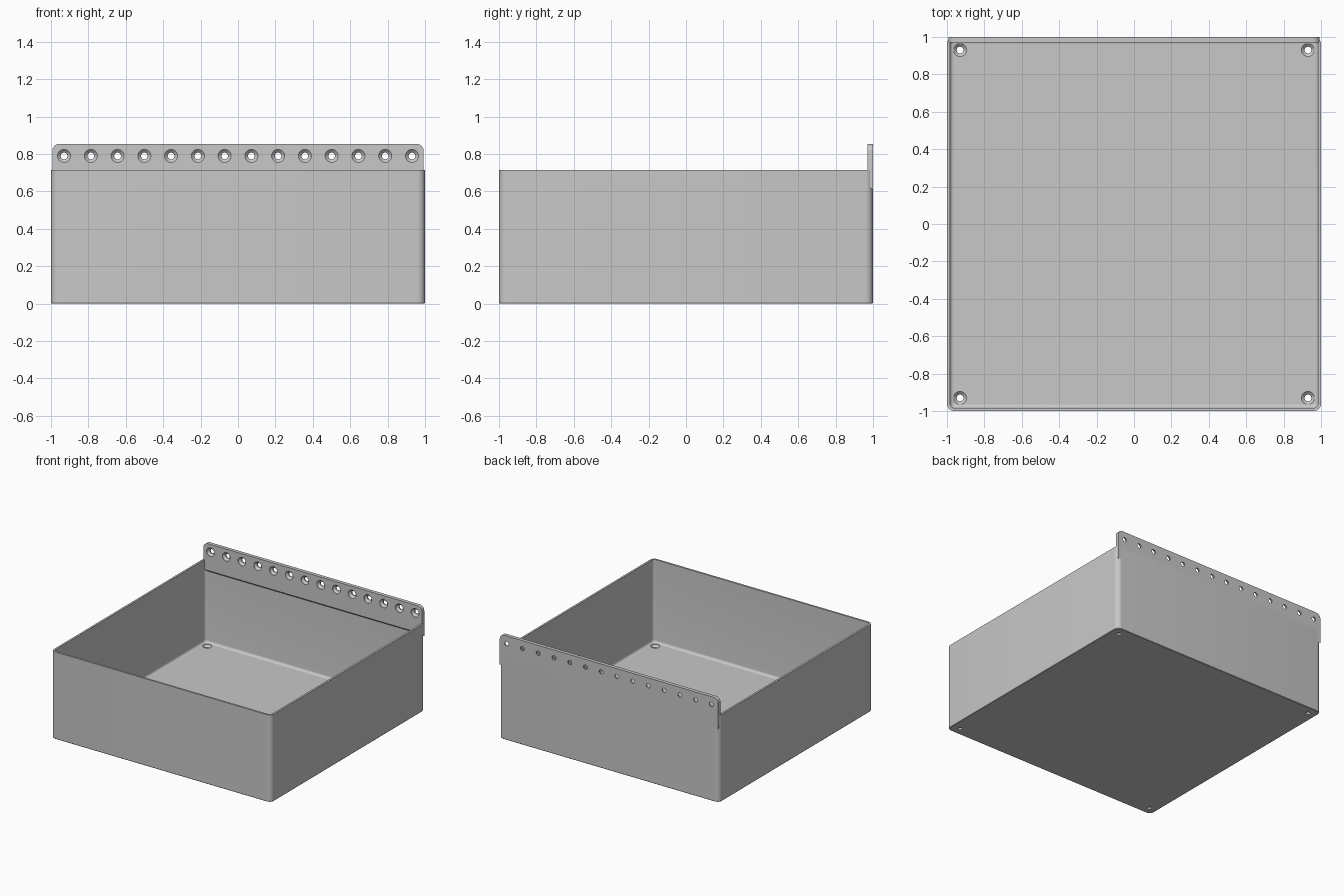
import bpy, bmesh
from math import pi, sin, cos
from mathutils import Matrix, Vector

if "Cube" in bpy.data.objects:
    bpy.data.objects.remove(bpy.data.objects["Cube"])

HEIGHT, WALL, FLOOR, RADIUS = 0.715, 0.016, 0.035, 0.04
FILLET, HOLE_X = 0.02, 0.93
PLATE_FRONT, PLATE_TOP, PLATE_X, PLATE_LOW, HOLE_Z = 0.97, 0.855, 0.993, 0.605, 0.79

grey = bpy.data.materials.new("light grey plastic")
grey.use_nodes = True
colour = (0.58, 0.58, 0.58, 1)
grey.diffuse_color = colour
grey.node_tree.nodes["Principled BSDF"].inputs["Base Color"].default_value = colour


def make_object(name, bm):
    bmesh.ops.recalc_face_normals(bm, faces=bm.faces)
    mesh = bpy.data.meshes.new(name)
    bm.to_mesh(mesh)
    bm.free()
    mesh.materials.append(grey)
    obj = bpy.data.objects.new(name, mesh)
    bpy.context.collection.objects.link(obj)
    return obj


def corner_arc(cx, cy, radius, start, steps=8):
    angles = [start + pi / 2 * i / steps for i in range(steps + 1)]
    return [(cx + radius * cos(a), cy + radius * sin(a)) for a in angles]


def rounded_square(inset):
    radius = max(RADIUS - inset, 0.004)
    c = 1 - inset - radius
    points = []
    for i, (sx, sy) in enumerate([(1, 1), (-1, 1), (-1, -1), (1, -1)]):
        points += corner_arc(sx * c, sy * c, radius, i * pi / 2)
    return points


def countersink(bm, top, axis, depth):
    """Add a stepped hole; top is the wide mouth and axis points out of it."""
    turn = Vector((0, 0, 1)).rotation_difference(Vector(axis)).to_matrix().to_4x4()
    rings = []
    for radius, z in [(0.018, -depth - 0.02), (0.018, -0.02),
                      (0.035, -0.004), (0.035, 0.01)]:
        ring = bmesh.ops.create_circle(
            bm, segments=32, radius=radius,
            matrix=Matrix.Translation(top) @ turn @ Matrix.Translation((0, 0, z)))
        rings.append(ring["verts"])
    for a, b in zip(rings, rings[1:]):
        for i in range(32):
            j = (i + 1) % 32
            bm.faces.new((a[i], a[j], b[j], b[i]))
    bm.faces.new(rings[0][::-1])
    bm.faces.new(rings[-1])


def finish(obj, cutter):
    """Cut the holes, then shade smooth while keeping edges sharp."""
    mod = obj.modifiers.new("holes", 'BOOLEAN')
    mod.object, mod.operation, mod.solver = cutter, 'DIFFERENCE', 'EXACT'
    graph = bpy.context.evaluated_depsgraph_get()
    mesh = bpy.data.meshes.new_from_object(obj.evaluated_get(graph))
    obj.modifiers.clear()
    obj.data = mesh
    bpy.data.objects.remove(cutter)
    bpy.ops.object.select_all(action='DESELECT')
    obj.select_set(True)
    bpy.context.view_layer.objects.active = obj
    bpy.ops.object.shade_smooth_by_angle(angle=0.5)


# Open bin: rounded rings from the underside, over the rim, down to the floor
levels = [(0.004, 0), (0, 0.004), (0, HEIGHT), (WALL, HEIGHT)]
for i in range(7):
    a = pi / 2 * i / 6
    levels.append((WALL + FILLET * (1 - cos(a)), FLOOR + FILLET * (1 - sin(a))))
bm = bmesh.new()
rings = [[bm.verts.new((x, y, z)) for x, y in rounded_square(inset)]
         for inset, z in levels]
for a, b in zip(rings, rings[1:]):
    for i in range(len(a)):
        j = (i + 1) % len(a)
        bm.faces.new((a[i], a[j], b[j], b[i]))
bm.faces.new(rings[0][::-1])
bm.faces.new(rings[-1])
bin_body = make_object("bin_body", bm)

# Screw holes in the floor corners
bm = bmesh.new()
for sx in (-1, 1):
    for sy in (-1, 1):
        countersink(bm, (sx * HOLE_X, sy * HOLE_X, FLOOR), (0, 0, 1), FLOOR)
finish(bin_body, make_object("floor_hole_cutter", bm))

# Mounting plate along the back, with rounded top and a sloped underside
c = PLATE_X - RADIUS
outline = ([(-PLATE_X, PLATE_LOW), (PLATE_X, PLATE_LOW)]
           + corner_arc(c, PLATE_TOP - RADIUS, RADIUS, 0)
           + corner_arc(-c, PLATE_TOP - RADIUS, RADIUS, pi / 2))
slope = 1 - PLATE_FRONT
bm = bmesh.new()
back = [bm.verts.new((x, 1, z)) for x, z in outline]
front = [bm.verts.new((x, PLATE_FRONT, max(z, PLATE_LOW + slope))) for x, z in outline]
for i in range(len(back)):
    j = (i + 1) % len(back)
    bm.faces.new((back[i], back[j], front[j], front[i]))
bm.faces.new(back)
bm.faces.new(front[::-1])
mounting_plate = make_object("mounting_plate", bm)

# Row of screw holes through the plate
bm = bmesh.new()
for i in range(14):
    x = -HOLE_X + 2 * HOLE_X * i / 13
    countersink(bm, (x, PLATE_FRONT, HOLE_Z), (0, -1, 0), slope)
finish(mounting_plate, make_object("plate_hole_cutter", bm))
